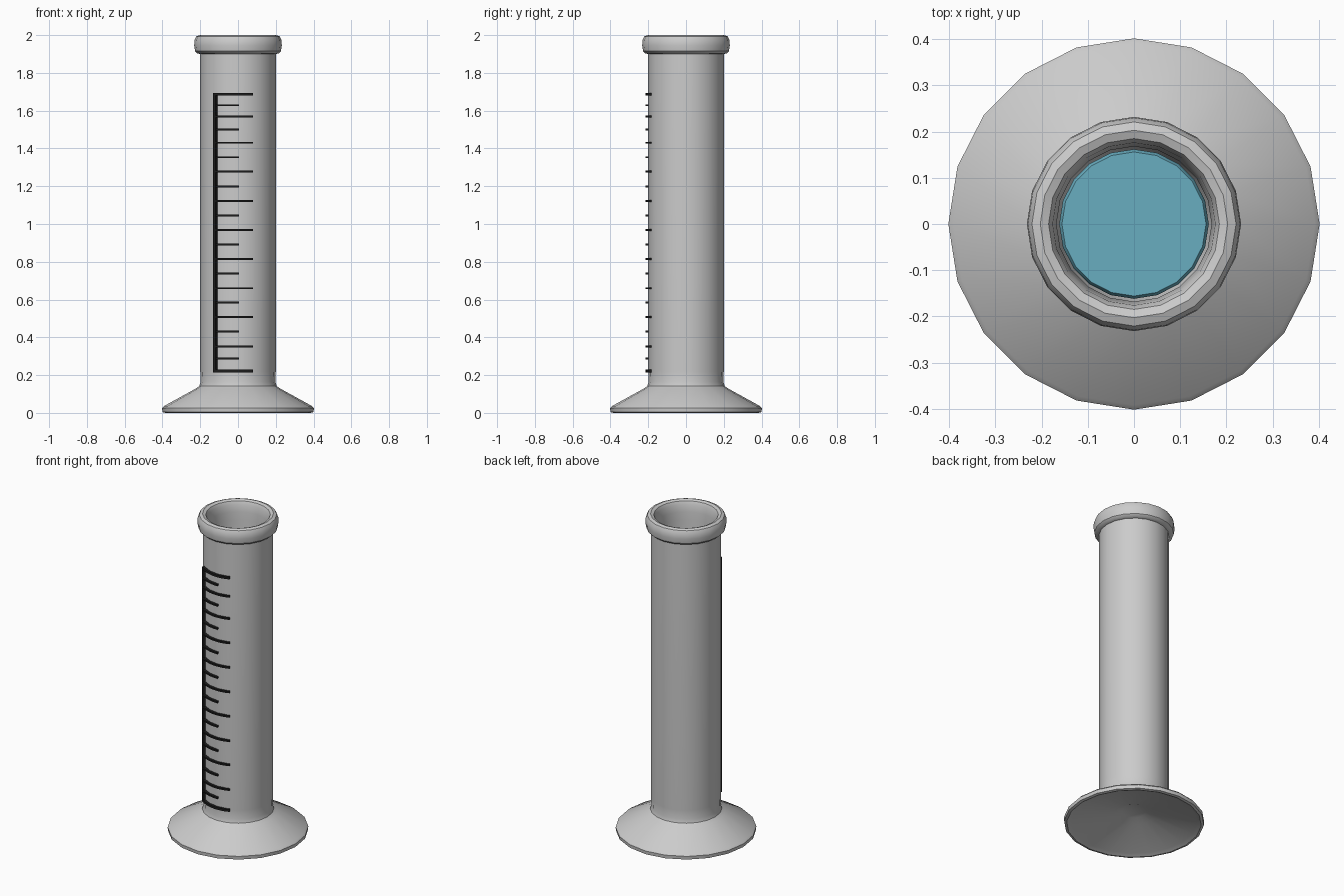
import bpy
import bmesh
import math

if "Cube" in bpy.data.objects:
    bpy.data.objects.remove(bpy.data.objects["Cube"])

SIDES = 20


def material(name, colour):
    m = bpy.data.materials.new(name)
    m.diffuse_color = colour
    m.use_nodes = True
    m.node_tree.nodes["Principled BSDF"].inputs["Base Color"].default_value = m.diffuse_color
    return m


def finish(bm, name, mat=None, angle=35):
    bmesh.ops.recalc_face_normals(bm, faces=bm.faces[:])
    mesh = bpy.data.meshes.new(name)
    bm.to_mesh(mesh)
    bm.free()
    obj = bpy.data.objects.new(name, mesh)
    bpy.context.collection.objects.link(obj)
    if mat:
        mesh.materials.append(mat)
    bpy.ops.object.select_all(action='DESELECT')
    obj.select_set(True)
    bpy.context.view_layer.objects.active = obj
    bpy.ops.object.shade_smooth_by_angle(angle=math.radians(angle))
    return obj


def lathe(name, profile, mat=None):
    """Revolve (radius, z) points that start and end on the axis."""
    bm = bmesh.new()
    rings = []
    for r, z in profile:
        if r == 0:
            rings.append([bm.verts.new((0, 0, z))] * SIDES)
        else:
            rings.append([bm.verts.new((r * math.cos(2 * math.pi * i / SIDES),
                                        r * math.sin(2 * math.pi * i / SIDES), z))
                          for i in range(SIDES)])
    for a, b in zip(rings, rings[1:]):
        for i in range(SIDES):
            j = (i + 1) % SIDES
            bm.faces.new(dict.fromkeys((a[i], a[j], b[j], b[i])))
    return finish(bm, name, mat)


def add_band(bm, x0, x1, z0, z1, r0=0.196, r1=0.214):
    """Thin raised strip wrapped around the front of the tube."""
    a0, a1 = math.asin(x0 / r1), math.asin(x1 / r1)
    n = max(1, round((a1 - a0) / 0.12))
    sections = []
    for i in range(n + 1):
        a = a0 + (a1 - a0) * i / n
        s, c = math.sin(a), -math.cos(a)
        sections.append([bm.verts.new((r * s, r * c, z))
                         for r, z in ((r0, z0), (r1, z0), (r1, z1), (r0, z1))])
    for a, b in zip(sections, sections[1:]):
        for k in range(4):
            m = (k + 1) % 4
            bm.faces.new((a[k], a[m], b[m], b[k]))
    bm.faces.new(sections[0])
    bm.faces.new(sections[-1][::-1])


# Glass body: hollow underside, flared foot, tube, rolled rim, inner wall
lathe("cylinder_body", [
    (0, 0.085), (0.07, 0.08), (0.12, 0.06), (0.36, 0.012), (0.385, 0),
    (0.4, 0.004), (0.402, 0.025), (0.392, 0.036), (0.225, 0.128),
    (0.205, 0.142), (0.198, 0.165), (0.2, 0.22), (0.2, 1.9),
    (0.215, 1.903), (0.227, 1.915), (0.232, 1.945), (0.23, 1.975),
    (0.221, 1.993), (0.203, 2.0), (0.185, 1.993), (0.176, 1.975),
    (0.172, 1.93), (0.168, 1.88), (0.168, 0.2), (0.15, 0.165), (0, 0.16)])

# Liquid inside
lathe("liquid", [(0, 0.175), (0.145, 0.18), (0.162, 0.21), (0.162, 1.11),
                 (0.156, 1.12), (0, 1.12)],
      material("blue_liquid", (0.14, 0.42, 0.53, 1)))

# Graduated scale: long and short marks alternate
ink = material("scale_ink", (0.012, 0.012, 0.012, 1))
majors = [0.222, 0.352, 0.508, 0.66, 0.814, 0.968, 1.122, 1.277, 1.43, 1.57, 1.687]
bm = bmesh.new()
for i, z in enumerate(majors):
    h = 0.007 if i in (0, len(majors) - 1) else 0.005
    add_band(bm, -0.125, 0.08, z - h, z + h)
    if i:
        mid = (z + majors[i - 1]) / 2
        add_band(bm, -0.125, 0.005, mid - 0.005, mid + 0.005)
finish(bm, "scale_marks", ink)

# Upright line of the scale
bm = bmesh.new()
add_band(bm, -0.132, -0.118, 0.215, 1.694)
finish(bm, "scale_upright", ink)
